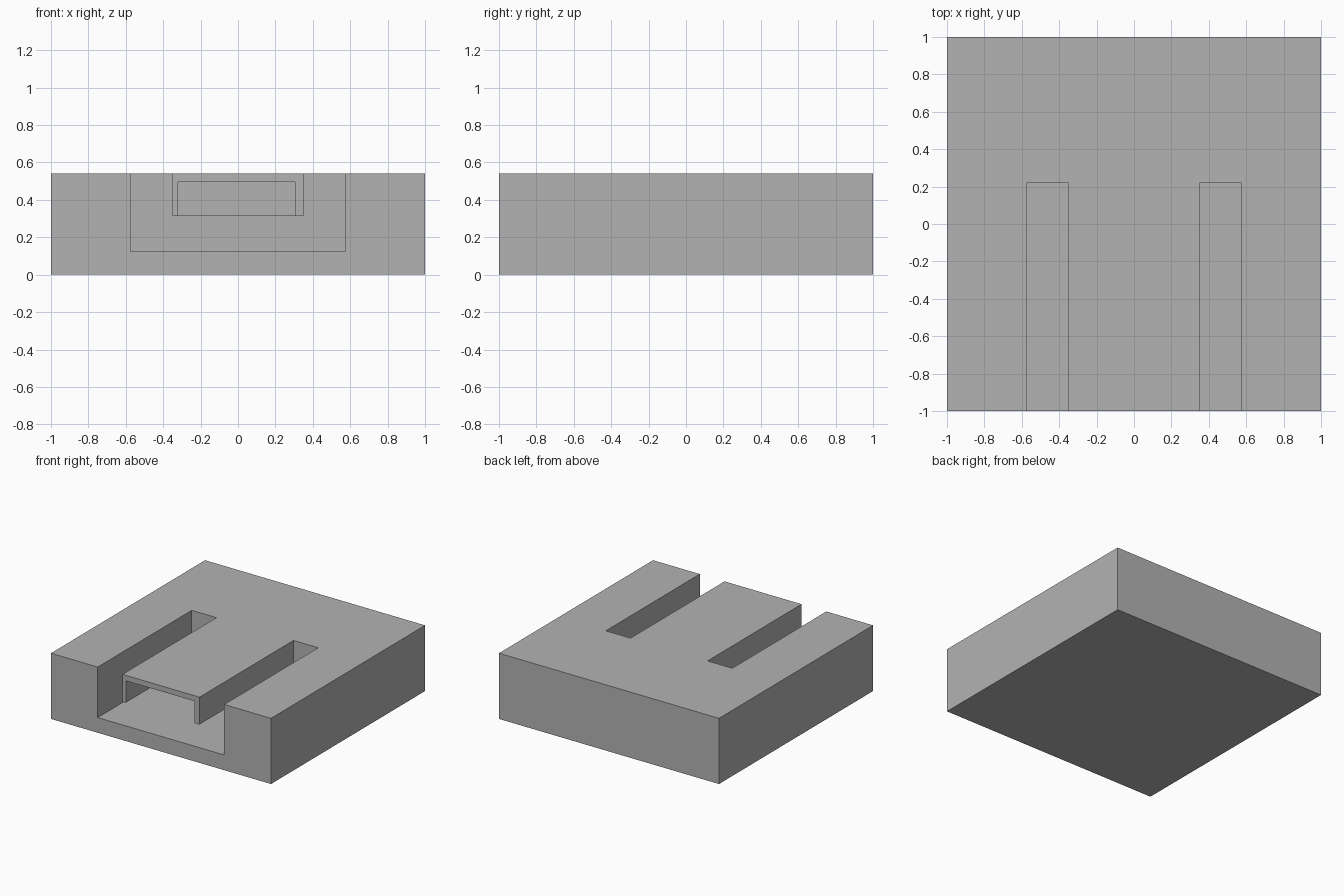
import bpy
import bmesh

if "Cube" in bpy.data.objects:
    bpy.data.objects.remove(bpy.data.objects["Cube"])

grey = bpy.data.materials.new("plain grey")
grey.diffuse_color = (0.45, 0.45, 0.45, 1)
grey.use_nodes = True
grey.node_tree.nodes["Principled BSDF"].inputs["Base Color"].default_value = grey.diffuse_color

TOP = 0.54        # block height
FLOOR = 0.125     # recess floor
BACK = 0.22       # recess back wall
OUT = 0.575       # recess half width
TONGUE = 0.35     # tongue half width
UNDER = 0.315     # tongue underside


def box(name, low, high):
    """Axis-aligned box between two corners."""
    bm = bmesh.new()
    bmesh.ops.create_cube(bm, size=1)
    for v in bm.verts:
        v.co = [lo if c < 0 else hi for c, lo, hi in zip(v.co, low, high)]
    mesh = bpy.data.meshes.new(name)
    bm.to_mesh(mesh)
    bm.free()
    mesh.materials.append(grey)
    ob = bpy.data.objects.new(name, mesh)
    bpy.context.collection.objects.link(ob)
    return ob


def cut(target, name, low, high):
    """Subtract a hidden box from the target."""
    cutter = box(name, low, high)
    cutter.hide_render = True
    cutter.hide_set(True)
    mod = target.modifiers.new(name, 'BOOLEAN')
    mod.operation = 'DIFFERENCE'
    mod.solver = 'EXACT'
    mod.object = cutter


# Solid block
block = box("block", (-1, -1, 0), (1, 1, TOP))

# Side slots, leaving the tongue between them
for side, x0, x1 in (("left", -OUT, -TONGUE), ("right", TONGUE, OUT)):
    cut(block, side + "_slot_cutter", (x0, -1.2, FLOOR), (x1, BACK, TOP + 0.2))

# Open space beneath the tongue
cut(block, "under_tongue_cutter",
    (-OUT, -1.2, FLOOR), (OUT, BACK, UNDER))

# Hollow inside the tongue, leaving a thin roof and two thin legs
cut(block, "tongue_hollow_cutter",
    (-0.32, -1.2, UNDER - 0.1), (0.305, BACK - 0.05, 0.495))
